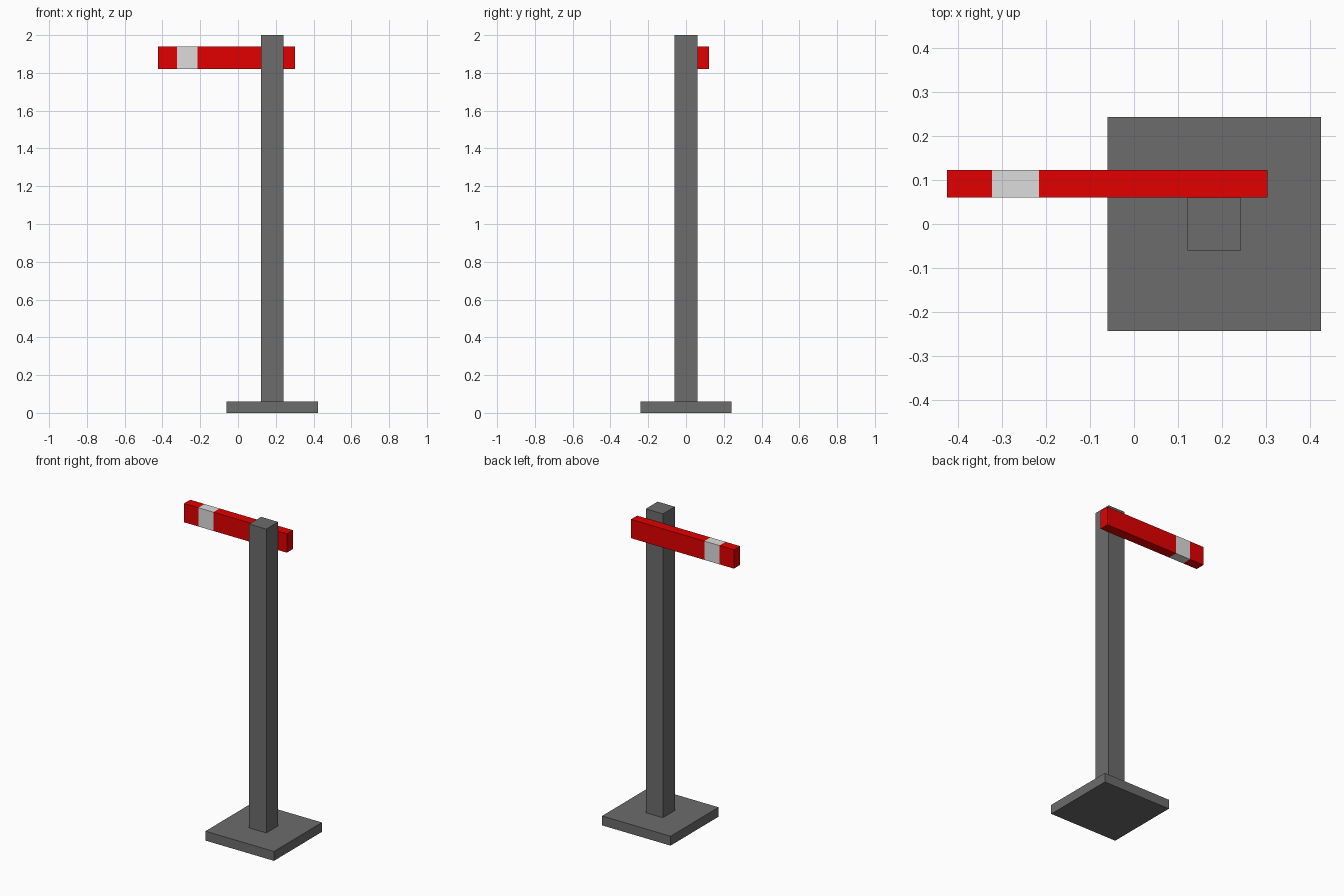
import bpy, bmesh
from mathutils import Vector

if "Cube" in bpy.data.objects:
    bpy.data.objects.remove(bpy.data.objects["Cube"])


def material(name, rgb):
    m = bpy.data.materials.new(name)
    m.diffuse_color = (*rgb, 1.0)
    m.use_nodes = True
    m.node_tree.nodes["Principled BSDF"].inputs["Base Color"].default_value = m.diffuse_color
    return m


GREY = material("dark grey", (0.15, 0.15, 0.15))
RED = material("signal red", (0.77, 0.0, 0.0))
WHITE = material("pale grey", (0.72, 0.72, 0.72))


def box(name, lo, hi, mats, x_cuts=(), rule=None):
    """Box between two corners, optionally sliced along x and coloured by rule(x)."""
    lo, hi = Vector(lo), Vector(hi)
    bm = bmesh.new()
    bmesh.ops.create_cube(bm, size=1.0)
    for v in bm.verts:
        v.co = (lo + hi) / 2 + v.co * (hi - lo)
    for x in x_cuts:
        bmesh.ops.bisect_plane(bm, geom=bm.verts[:] + bm.edges[:] + bm.faces[:],
                               plane_co=(x, 0, 0), plane_no=(1, 0, 0))
    if rule:
        for f in bm.faces:
            f.material_index = rule(f.calc_center_median().x)
    mesh = bpy.data.meshes.new(name)
    bm.to_mesh(mesh)
    bm.free()
    for m in mats:
        mesh.materials.append(m)
    obj = bpy.data.objects.new(name, mesh)
    bpy.context.collection.objects.link(obj)
    return obj


# Foot plate and upright post
box("base_plate", (-0.0605, -0.242, 0), (0.4235, 0.242, 0.06), [GREY])
box("post", (0.121, -0.06, 0.06), (0.242, 0.06, 2.0), [GREY])

# Signal arm behind the post, with a pale band all the way round
STRIPE = (-0.322, -0.215)
box("signal_arm", (-0.4235, 0.06, 1.82), (0.303, 0.122, 1.94), [RED, WHITE],
    STRIPE, lambda x: int(STRIPE[0] < x < STRIPE[1]))
